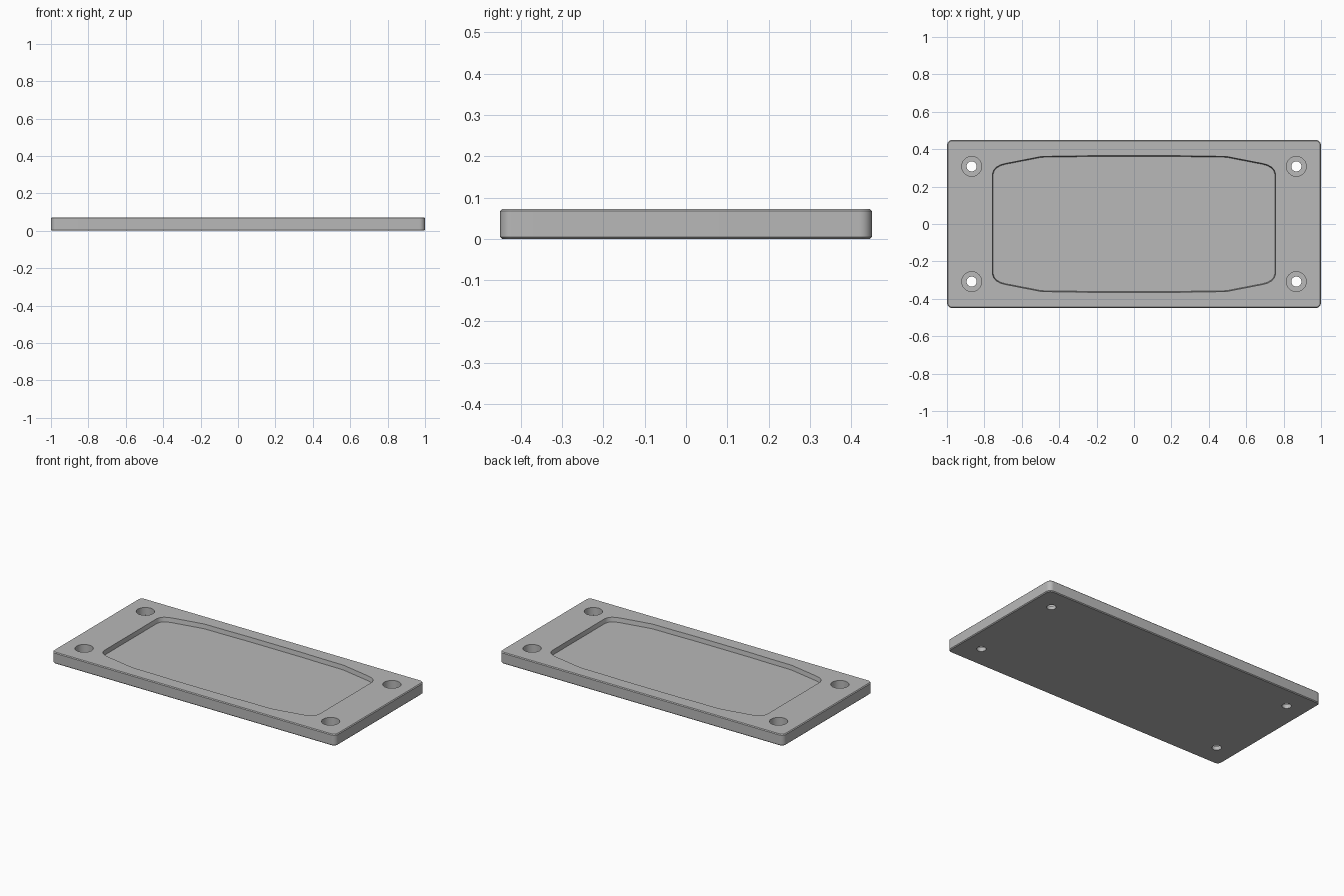
import bpy, bmesh, math

if "Cube" in bpy.data.objects:
    bpy.data.objects.remove(bpy.data.objects["Cube"])

gray = bpy.data.materials.new("plain gray")
gray.diffuse_color = (0.48, 0.48, 0.48, 1)
gray.use_nodes = True
gray.node_tree.nodes["Principled BSDF"].inputs["Base Color"].default_value = gray.diffuse_color


def loft(name, rings):
    """Closed solid from stacked rings of equal point count: [(points, z), ...]."""
    bm = bmesh.new()
    loops = [[bm.verts.new((x, y, z)) for x, y in pts] for pts, z in rings]
    bm.faces.new(loops[0][::-1])
    bm.faces.new(loops[-1])
    for a, b in zip(loops, loops[1:]):
        n = len(a)
        for i in range(n):
            j = (i + 1) % n
            bm.faces.new((a[i], a[j], b[j], b[i]))
    bmesh.ops.recalc_face_normals(bm, faces=bm.faces)
    mesh = bpy.data.meshes.new(name)
    bm.to_mesh(mesh)
    bm.free()
    mesh.materials.append(gray)
    ob = bpy.data.objects.new(name, mesh)
    bpy.context.collection.objects.link(ob)
    return ob


def rounded_rect(hx, hy, r, steps=8):
    pts = []
    for q, (sx, sy) in enumerate([(1, 1), (-1, 1), (-1, -1), (1, -1)]):
        for i in range(steps + 1):
            a = math.radians(90 * (q + i / steps))
            pts.append((sx * (hx - r) + r * math.cos(a), sy * (hy - r) + r * math.sin(a)))
    return pts


def circle(cx, cy, r, n=32):
    return [(cx + r * math.cos(2 * math.pi * i / n), cy + r * math.sin(2 * math.pi * i / n))
            for i in range(n)]


def barrel(inset):
    """Pocket outline: one quadrant mirrored to all four."""
    quad = [(0.757, 0.268), (0.750, 0.289), (0.736, 0.304), (0.715, 0.316), (0.69, 0.323),
            (0.50, 0.360), (0.47, 0.362), (0.33, 0.363), (0.20, 0.366)]
    quad = [(x * (1 - inset / 0.757), y * (1 - inset / 0.366)) for x, y in quad]
    left = [(-x, y) for x, y in quad[::-1]]
    top = quad + left
    return top + [(-x, -y) for x, y in top]


def cut(target, cutter):
    mod = target.modifiers.new("cut", 'BOOLEAN')
    mod.operation, mod.solver, mod.object = 'DIFFERENCE', 'EXACT', cutter
    bpy.context.view_layer.objects.active = target
    bpy.ops.object.modifier_apply(modifier=mod.name)
    bpy.data.objects.remove(cutter)


# Plate with rounded corners and chamfered rims
H, C = 0.072, 0.005
outer = rounded_rect(1.0, 0.45, 0.03)
inner = rounded_rect(1.0 - C, 0.45 - C, 0.03 - C)
plate = loft("base_plate", [(inner, 0), (outer, C), (outer, H - C), (inner, H)])

# Shallow barrel-shaped pocket
cut(plate, loft("pocket_cutter", [(barrel(0.004), 0.044), (barrel(0), H), (barrel(0), H + 0.05)]))

# Counterbored screw holes in the corners
for sx in (-1, 1):
    for sy in (-1, 1):
        x, y = 0.868 * sx, 0.308 * sy
        small, big = circle(x, y, 0.027), circle(x, y, 0.053)
        cut(plate, loft("hole_cutter", [(small, -0.05), (small, 0.024), (big, 0.024), (big, H + 0.05)]))

# Smooth the round walls and keep the rims sharp
bpy.ops.object.select_all(action='DESELECT')
plate.select_set(True)
bpy.context.view_layer.objects.active = plate
bpy.ops.object.shade_smooth_by_angle(angle=math.radians(30))
